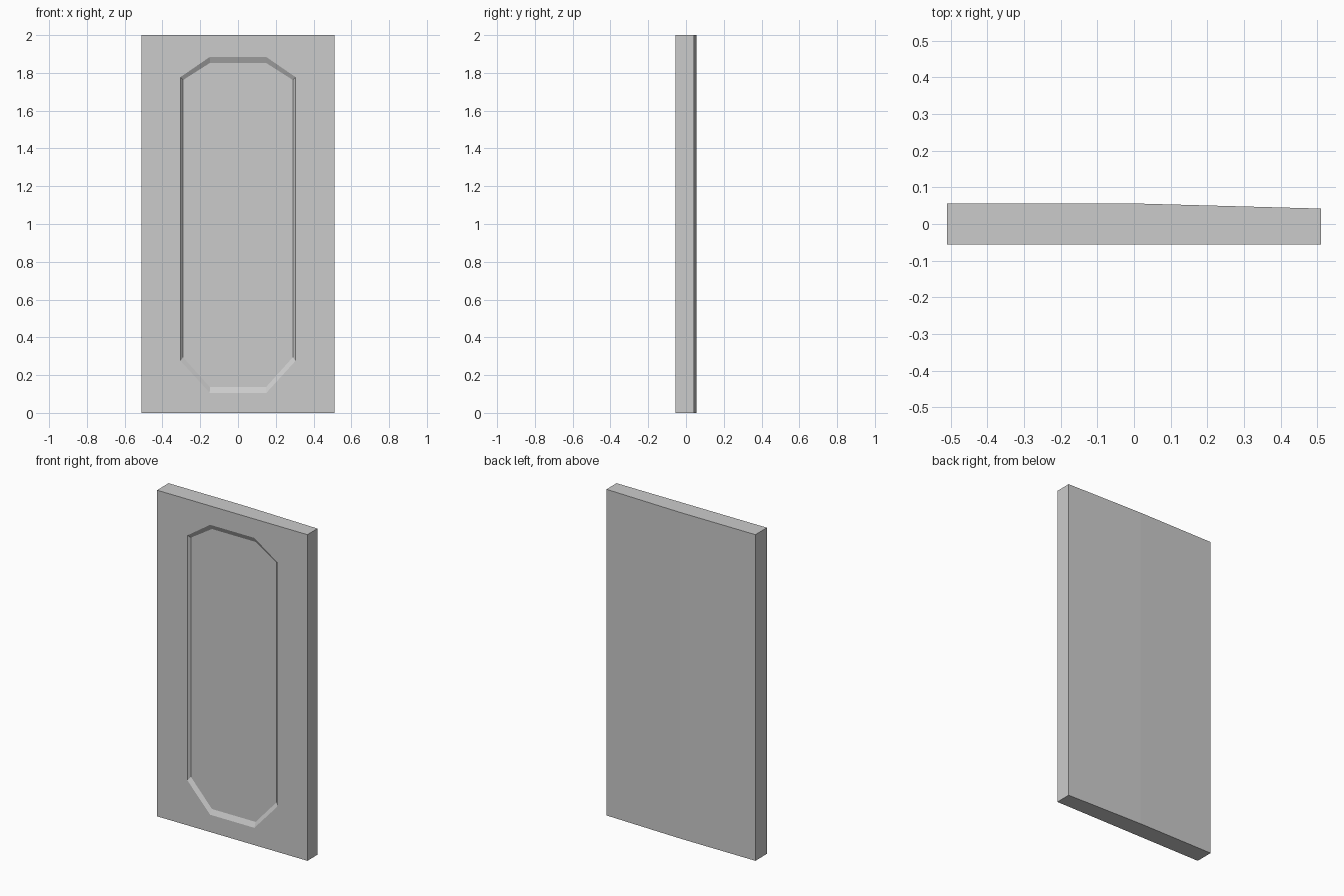
import bpy, bmesh

if "Cube" in bpy.data.objects:
    bpy.data.objects.remove(bpy.data.objects["Cube"])

FRONT, BACK, BACK_END = -0.056, 0.056, 0.042
HALF_W, HEIGHT, DEPTH = 0.51, 2.0, 0.015

bm = bmesh.new()


def octagon(x_side, x_end, z_low, z_low_side, z_high_side, z_high, y):
    """Closed loop of eight corners, mirrored about x = 0."""
    right = [(x_end, z_low), (x_side, z_low_side), (x_side, z_high_side), (x_end, z_high)]
    left = [(-x, z) for x, z in reversed(right)]
    return [bm.verts.new((x, y, z)) for x, z in right + left]


def loop_edges(verts):
    return [bm.edges.get((a, b)) or bm.edges.new((a, b))
            for a, b in zip(verts, verts[1:] + verts[:1])]


# Slab: plan outline with a tapered back half, extruded upward
plan = [(-HALF_W, FRONT), (HALF_W, FRONT), (HALF_W, BACK_END), (0, BACK), (-HALF_W, BACK)]
bottom = [bm.verts.new((x, y, 0)) for x, y in plan]
top = [bm.verts.new((x, y, HEIGHT)) for x, y in plan]
bm.faces.new(bottom[::-1])
bm.faces.new(top)
for i in range(1, 5):
    j = (i + 1) % 5
    bm.faces.new((bottom[i], bottom[j], top[j], top[i]))

# Recess: sloping rim and sunken octagonal floor
rim = octagon(0.304, 0.15, 0.106, 0.275, 1.778, 1.884, FRONT)
floor = octagon(0.291, 0.148, 0.136, 0.295, 1.762, 1.853, FRONT + DEPTH)
bm.faces.new(floor)
for i in range(8):
    j = (i + 1) % 8
    bm.faces.new((rim[i], rim[j], floor[j], floor[i]))

# Front face around the recess
border = loop_edges([bottom[0], bottom[1], top[1], top[0]])
bmesh.ops.triangle_fill(bm, use_beauty=True, edges=border + loop_edges(rim), normal=(0, -1, 0))
bmesh.ops.recalc_face_normals(bm, faces=bm.faces[:])

mesh = bpy.data.meshes.new("door_panel")
bm.to_mesh(mesh)
bm.free()
bpy.context.collection.objects.link(bpy.data.objects.new("door_panel", mesh))
